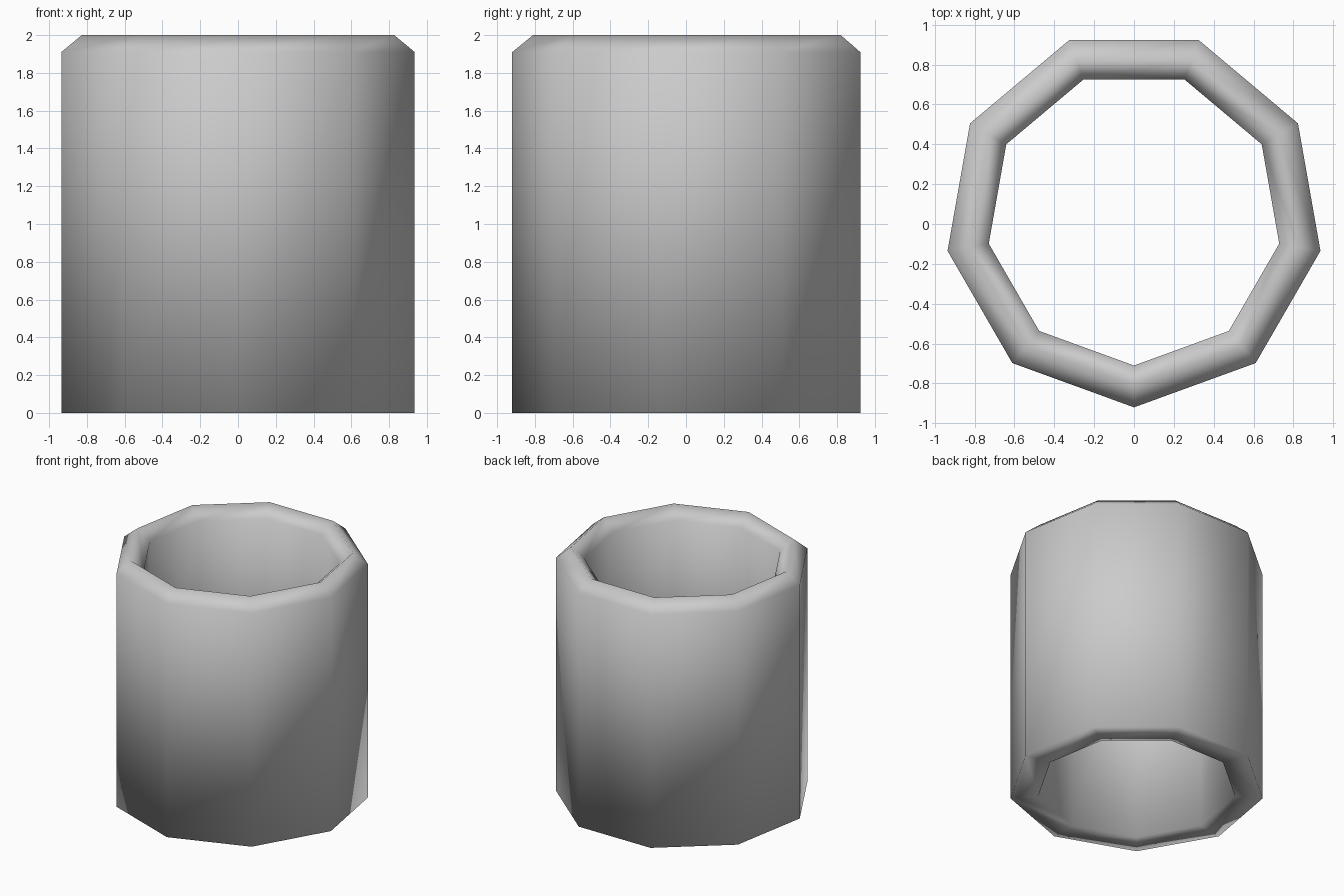
import bpy
import bmesh
from math import cos, sin, pi

SIDES = 9
CENTRE_Y = 0.03

cube = bpy.data.objects.get("Cube")
if cube:
    bpy.data.objects.remove(cube, do_unlink=True)

# Plain grey material
grey = bpy.data.materials.new("plain_grey")
grey.use_nodes = True
colour = (0.6, 0.6, 0.6, 1)
grey.diffuse_color = colour
grey.node_tree.nodes["Principled BSDF"].inputs["Base Color"].default_value = colour

# Wall section as (radius, height): straight outside, peaked rim, straight bore, flat base
section = [(0.95, 0), (0.95, 1.91), (0.84, 2), (0.74, 1.91), (0.74, 0)]


def ring(bm, radius, height):
    """One nine-sided loop with a corner pointing to the front."""
    angles = [-pi / 2 + 2 * pi * i / SIDES for i in range(SIDES)]
    return [bm.verts.new((radius * cos(a), radius * sin(a) + CENTRE_Y, height))
            for a in angles]


# Open tube: bridge each loop to the next, closing the section at the base
bm = bmesh.new()
rings = [ring(bm, r, z) for r, z in section]
for low, high in zip(rings, rings[1:] + rings[:1]):
    for i in range(SIDES):
        j = (i + 1) % SIDES
        bm.faces.new((low[i], low[j], high[j], high[i]))
bmesh.ops.recalc_face_normals(bm, faces=bm.faces)
for face in bm.faces:
    face.smooth = True

mesh = bpy.data.meshes.new("tube_wall")
bm.to_mesh(mesh)
bm.free()
mesh.materials.append(grey)
bpy.context.collection.objects.link(bpy.data.objects.new("tube_wall", mesh))
